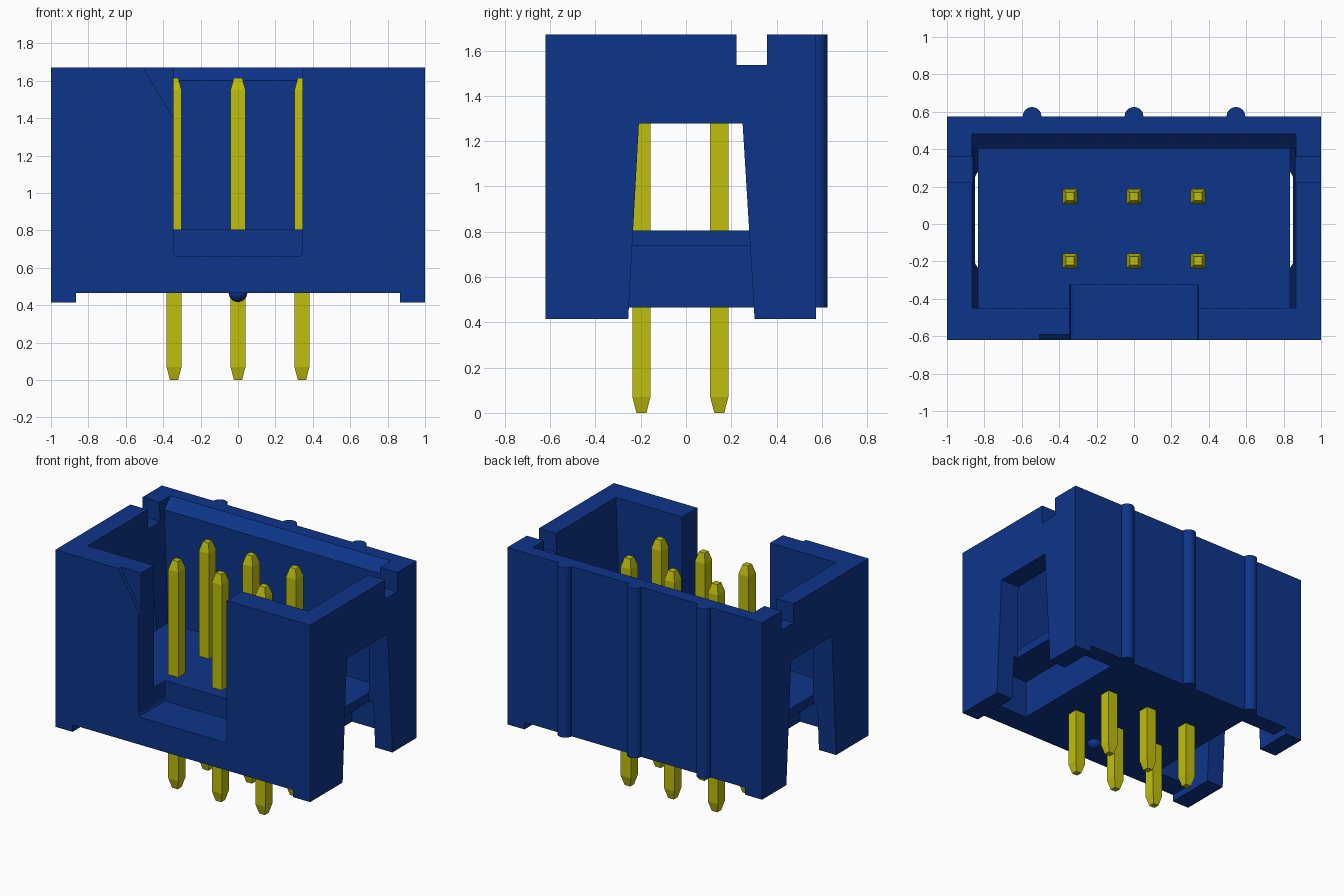
import bpy, bmesh, math

if "Cube" in bpy.data.objects:
    bpy.data.objects.remove(bpy.data.objects["Cube"])


def material(name, rgb):
    mat = bpy.data.materials.new(name)
    mat.use_nodes = True
    mat.diffuse_color = (*rgb, 1)
    mat.node_tree.nodes["Principled BSDF"].inputs["Base Color"].default_value = (*rgb, 1)
    return mat


BLUE = material("blue plastic", (0.004, 0.035, 0.255))
YELLOW = material("yellow metal", (0.52, 0.52, 0.004))


def loft(name, rings, mat):
    """Solid skinned through rings with equal numbers of points."""
    bm = bmesh.new()
    loops = [[bm.verts.new(p) for p in ring] for ring in rings]
    n = len(loops[0])
    for a, b in zip(loops, loops[1:]):
        for i in range(n):
            j = (i + 1) % n
            bm.faces.new((a[i], a[j], b[j], b[i]))
    bm.faces.new(loops[0][::-1])
    bm.faces.new(loops[-1])
    bmesh.ops.recalc_face_normals(bm, faces=bm.faces)
    mesh = bpy.data.meshes.new(name)
    bm.to_mesh(mesh)
    bm.free()
    mesh.materials.append(mat)
    obj = bpy.data.objects.new(name, mesh)
    bpy.context.collection.objects.link(obj)
    return obj


def prism(name, profile, axis, lo, hi, mat=BLUE):
    """Extrude a 2D profile along the x, y or z axis."""
    place = {"x": lambda a, b, t: (t, a, b),
             "y": lambda a, b, t: (a, t, b),
             "z": lambda a, b, t: (a, b, t)}[axis]
    return loft(name, [[place(a, b, t) for a, b in profile] for t in (lo, hi)], mat)


def rect(x0, x1, y0, y1):
    return [(x0, y0), (x1, y0), (x1, y1), (x0, y1)]


def ring(x0, x1, y0, y1, z):
    return [(x, y, z) for x, y in rect(x0, x1, y0, y1)]


def cut(target, cutter):
    cutter.hide_render = True
    mod = target.modifiers.new("cut", "BOOLEAN")
    mod.operation = "DIFFERENCE"
    mod.solver = "EXACT"
    mod.object = cutter
    bpy.context.view_layer.objects.active = target
    bpy.ops.object.modifier_apply(modifier=mod.name)
    bpy.data.objects.remove(cutter)


# Housing block
housing = prism("housing", rect(-1, 1, -0.62, 0.575), "z", 0.415, 1.67)

# Underside, leaving feet at the ends
cut(housing, prism("underside_cutter", rect(-0.865, 0.865, 0.3, 0.465), "y", -1, 1))

# Tapered cavity and the lead-in chamfer on the back wall
cut(housing, loft("cavity_cutter", [ring(-0.835, 0.835, -0.45, 0.405, 0.805),
                                    ring(-0.866, 0.866, -0.45, 0.405, 1.70)], BLUE))
cut(housing, prism("chamfer_cutter", [(0.3, 1.6), (0.405, 1.6), (0.48, 1.67),
                                      (0.48, 1.8), (0.3, 1.8)], "x", -0.865, 0.865))

# Front keying slot with softened lower corners
cut(housing, prism("front_slot_cutter", [(-0.345, 1.8), (-0.345, 0.68), (-0.339, 0.666),
                                         (-0.325, 0.66), (0.325, 0.66), (0.339, 0.666),
                                         (0.345, 0.68), (0.345, 1.8)], "y", -0.8, -0.325))

# Triangular first-pin mark beside the slot
cut(housing, prism("mark_cutter", [(-0.518, 1.69), (-0.33, 1.69), (-0.33, 1.373)],
                   "y", -0.7, -0.592))

# Notch in the top of both end walls
cut(housing, prism("notch_cutter", rect(0.222, 0.357, 1.535, 1.8), "x", -1.1, 1.1))

# End windows open to the bottom, and the recess under each end of the floor
for s in (-1, 1):
    cut(housing, prism("window_cutter", [(-0.257, 0.38), (0.305, 0.38), (0.25, 1.277),
                                         (-0.208, 1.277)], "x", *sorted((s * 0.834, s * 1.1))))
    cut(housing, prism("recess_cutter", rect(-0.45, 0.45, 0.38, 0.74),
                       "x", *sorted((s * 0.58, s * 0.865))))

# Half-round ribs on the back
for i, x in enumerate((-0.545, 0, 0.545)):
    arc = [(x + 0.05 * math.cos(math.pi * k / 16), 0.575 + 0.05 * math.sin(math.pi * k / 16))
           for k in range(17)]
    prism(f"back_rib_{i + 1}", arc, "z", 0.465, 1.67)

# Round standoff under the front edge
bpy.ops.mesh.primitive_uv_sphere_add(segments=24, ring_count=12, radius=0.05,
                                     location=(0, -0.42, 0.467))
standoff = bpy.context.object
standoff.name = "standoff"
standoff.data.materials.append(BLUE)
bpy.ops.object.shade_smooth_by_angle()

# Square contact pins with tapered tips
PIN = [(0.0, 0.022), (0.07, 0.04), (1.55, 0.04), (1.615, 0.022)]
for r, y in enumerate((-0.197, 0.147)):
    for c, x in enumerate((-0.342, 0, 0.342)):
        loft(f"pin_{r + 1}_{c + 1}",
             [ring(x - w, x + w, y - w, y + w, z) for z, w in PIN], YELLOW)
